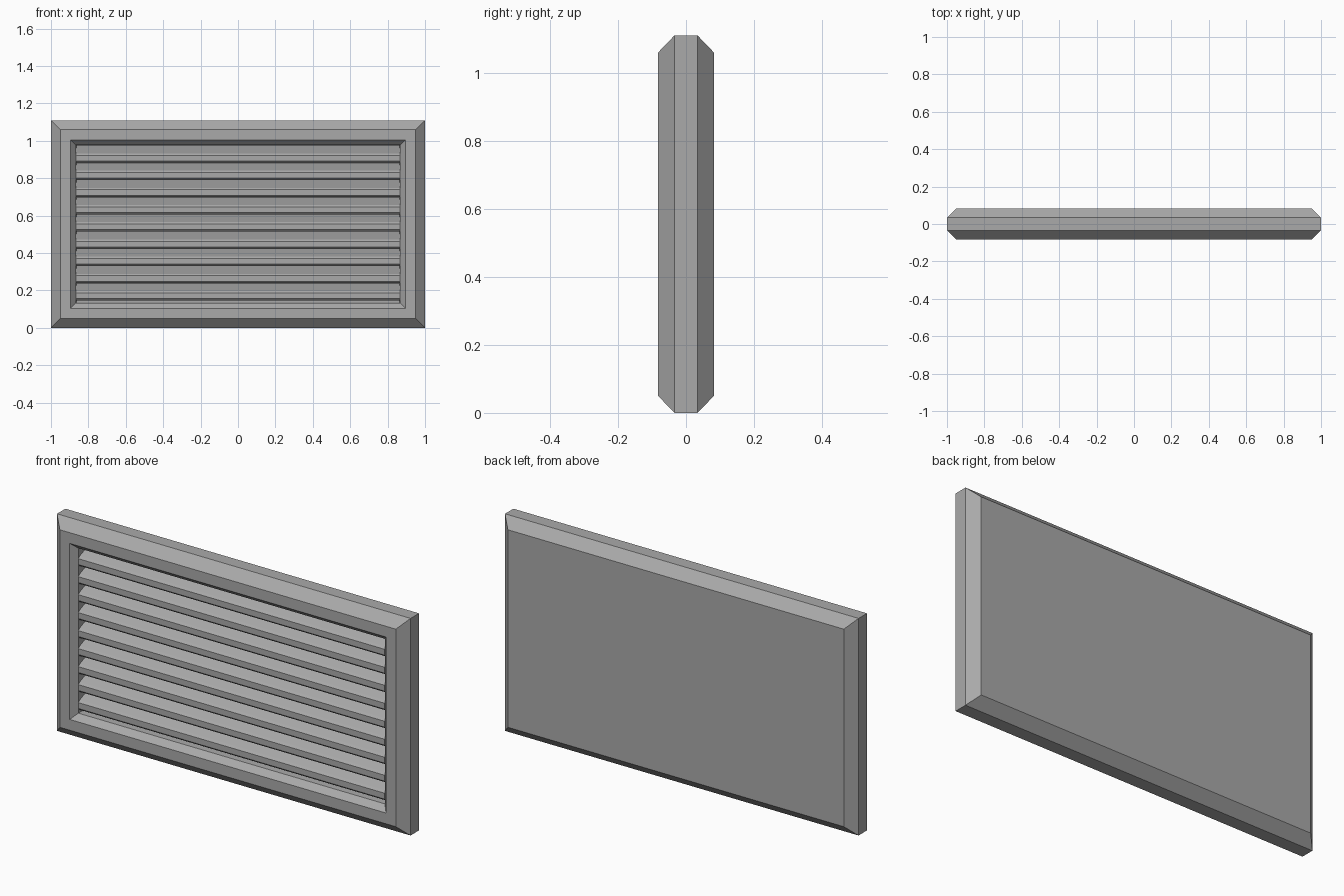
import bpy
import bmesh

cube = bpy.data.objects.get("Cube")
if cube:
    bpy.data.objects.remove(cube, do_unlink=True)

grey = bpy.data.materials.new("plain_grey")
grey.use_nodes = True
COLOUR = (0.4, 0.4, 0.4, 1)
grey.diffuse_color = COLOUR
grey.node_tree.nodes["Principled BSDF"].inputs["Base Color"].default_value = COLOUR

HEIGHT = 1.11
MID = HEIGHT / 2


def loft(name, loops):
    """Skin matching closed loops and cap both ends."""
    bm = bmesh.new()
    rings = [[bm.verts.new(p) for p in loop] for loop in loops]
    for a, b in zip(rings, rings[1:]):
        for i in range(len(a)):
            j = (i + 1) % len(a)
            bm.faces.new((a[i], a[j], b[j], b[i]))
    bm.faces.new(rings[0])
    bm.faces.new(rings[-1])
    bmesh.ops.recalc_face_normals(bm, faces=bm.faces)
    mesh = bpy.data.meshes.new(name)
    bm.to_mesh(mesh)
    bm.free()
    mesh.materials.append(grey)
    obj = bpy.data.objects.new(name, mesh)
    bpy.context.collection.objects.link(obj)
    return obj


def rectangle(inset, y):
    x, z = 1 - inset, MID - inset
    return [(-x, y, MID - z), (x, y, MID - z), (x, y, MID + z), (-x, y, MID + z)]


# Chamfered casing with a closed back and a bevelled recess in the front
sections = [(0.05, 0.082), (0, 0.034), (0, -0.034), (0.05, -0.082),
            (0.105, -0.082), (0.133, -0.052), (0.136, 0.06)]
loft("vent_casing", [rectangle(inset, y) for inset, y in sections])

# Tilted louvre slats with an upright, bevelled front edge
SLATS, PITCH, LOWEST = 9, 0.092, 0.157
slat_profile = [(-0.052, 0), (-0.052, 0.03), (-0.042, 0.04),
                (0.062, 0.082), (0.062, 0.032), (-0.042, -0.01)]
for n in range(SLATS):
    z0 = LOWEST + n * PITCH
    loft(f"louvre_slat_{n + 1}",
         [[(x, y, z0 + z) for y, z in slat_profile] for x in (-0.866, 0.866)])
